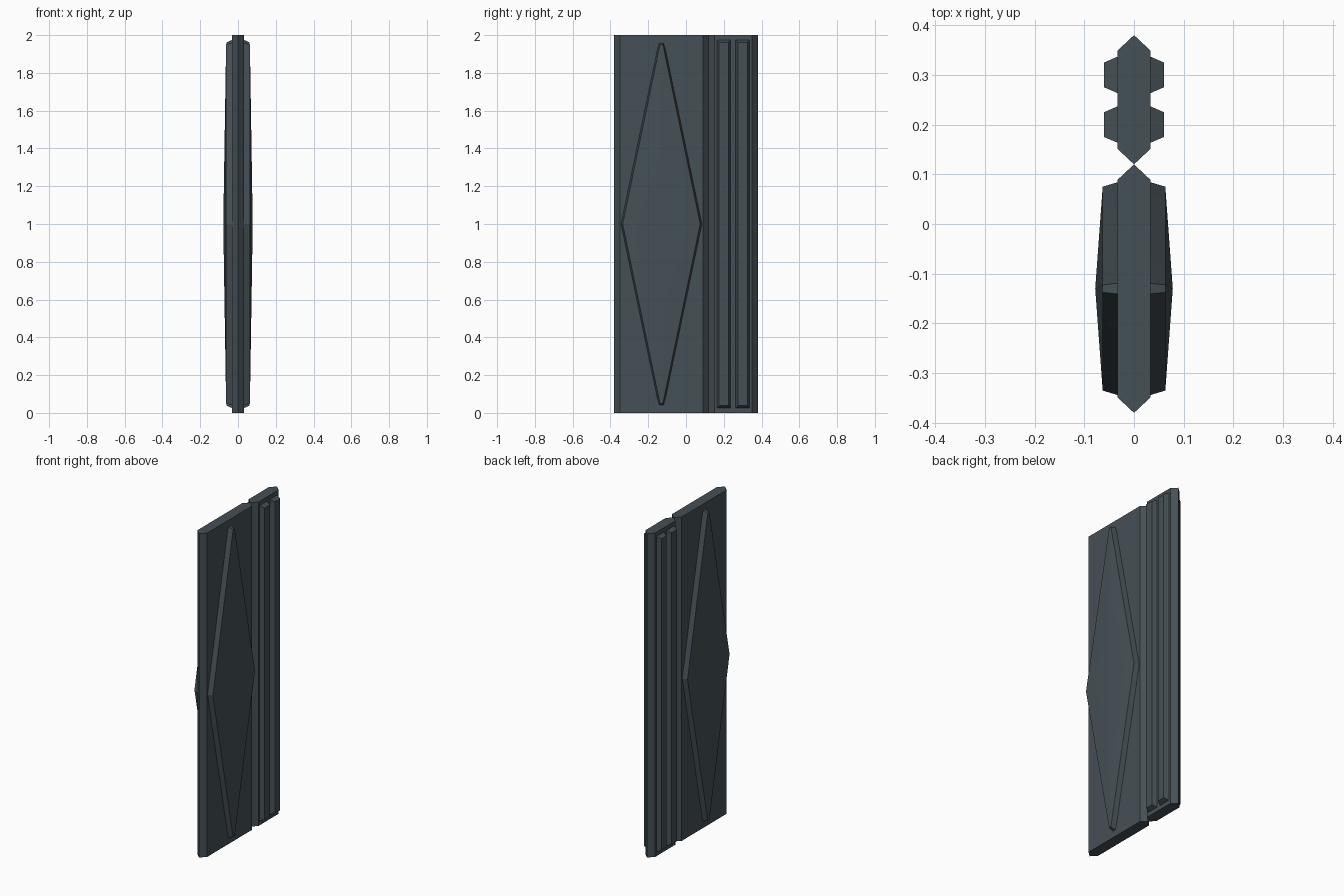
import bpy, bmesh, math

if "Cube" in bpy.data.objects:
    bpy.data.objects.remove(bpy.data.objects["Cube"])

slate = bpy.data.materials.new("dark slate")
slate.diffuse_color = (0.06, 0.08, 0.092, 1)
slate.use_nodes = True
slate.node_tree.nodes["Principled BSDF"].inputs["Base Color"].default_value = slate.diffuse_color


def finish(name, bm):
    bmesh.ops.recalc_face_normals(bm, faces=bm.faces)
    me = bpy.data.meshes.new(name)
    bm.to_mesh(me)
    bm.free()
    ob = bpy.data.objects.new(name, me)
    bpy.context.collection.objects.link(ob)
    me.materials.append(slate)
    bpy.ops.object.select_all(action='DESELECT')
    bpy.context.view_layer.objects.active = ob
    ob.select_set(True)
    bpy.ops.object.shade_smooth_by_angle(angle=math.radians(20))
    return ob


def mirror_x(ob):
    ob.modifiers.new("both sides", 'MIRROR').use_mirror_merge = False


def slab(name, y0, y1):
    """Upright board with pointed long edges."""
    t, c = 0.033, 0.031
    prof = [(0, y0), (t, y0 + c), (t, y1 - c), (0, y1), (-t, y1 - c), (-t, y0 + c)]
    bm = bmesh.new()
    f = bm.faces.new([bm.verts.new((x, y, 0)) for x, y in prof])
    ext = bmesh.ops.extrude_face_region(bm, geom=[f])["geom"]
    bmesh.ops.translate(bm, vec=(0, 0, 2),
                        verts=[v for v in ext if isinstance(v, bmesh.types.BMVert)])
    finish(name, bm)


def raised_plate(name, base, top, cy, x_top, x_peak=None):
    """Bevelled raised plate on the slab face, mirrored to the other face.
    With x_peak the front rises to a shallow pyramid."""
    bm = bmesh.new()
    rings = [[bm.verts.new((x, cy + y, 1 + z)) for y, z in pts]
             for x, pts in ((0.03, base), (x_top, top))]
    n = len(base)
    for i in range(n):
        j = (i + 1) % n
        bm.faces.new((rings[0][i], rings[0][j], rings[1][j], rings[1][i]))
    bm.faces.new(rings[0])
    if x_peak is None:
        bm.faces.new(rings[1])
    else:
        peak = bm.verts.new((x_peak, cy, 1))
        for i in range(n):
            bm.faces.new((rings[1][i], rings[1][(i + 1) % n], peak))
    mirror_x(finish(name, bm))


def rect(w, h):
    return [(-w, -h), (w, -h), (w, h), (-w, h)]


def diamond(w, h, b):
    """Tall diamond with blunted tips."""
    return [(w, 0), (b, h - 0.035), (b * 0.5, h), (-b * 0.5, h), (-b, h - 0.035),
            (-w, 0), (-b, 0.035 - h), (-b * 0.5, -h), (b * 0.5, -h), (b, 0.035 - h)]


# two boards meeting at a pointed seam
slab("wide_panel", -0.38, 0.12)
slab("narrow_panel", 0.12, 0.38)

# long diamond on both faces of the wide board
raised_plate("diamond_relief", diamond(0.215, 0.96, 0.022),
             diamond(0.205, 0.95, 0.015), -0.13, 0.063, 0.078)

# pair of long ribs on both faces of the narrow board
for i, y in enumerate((0.2, 0.3)):
    raised_plate(f"rib_{i + 1}", rect(0.038, 0.975), rect(0.025, 0.962), y, 0.06)
